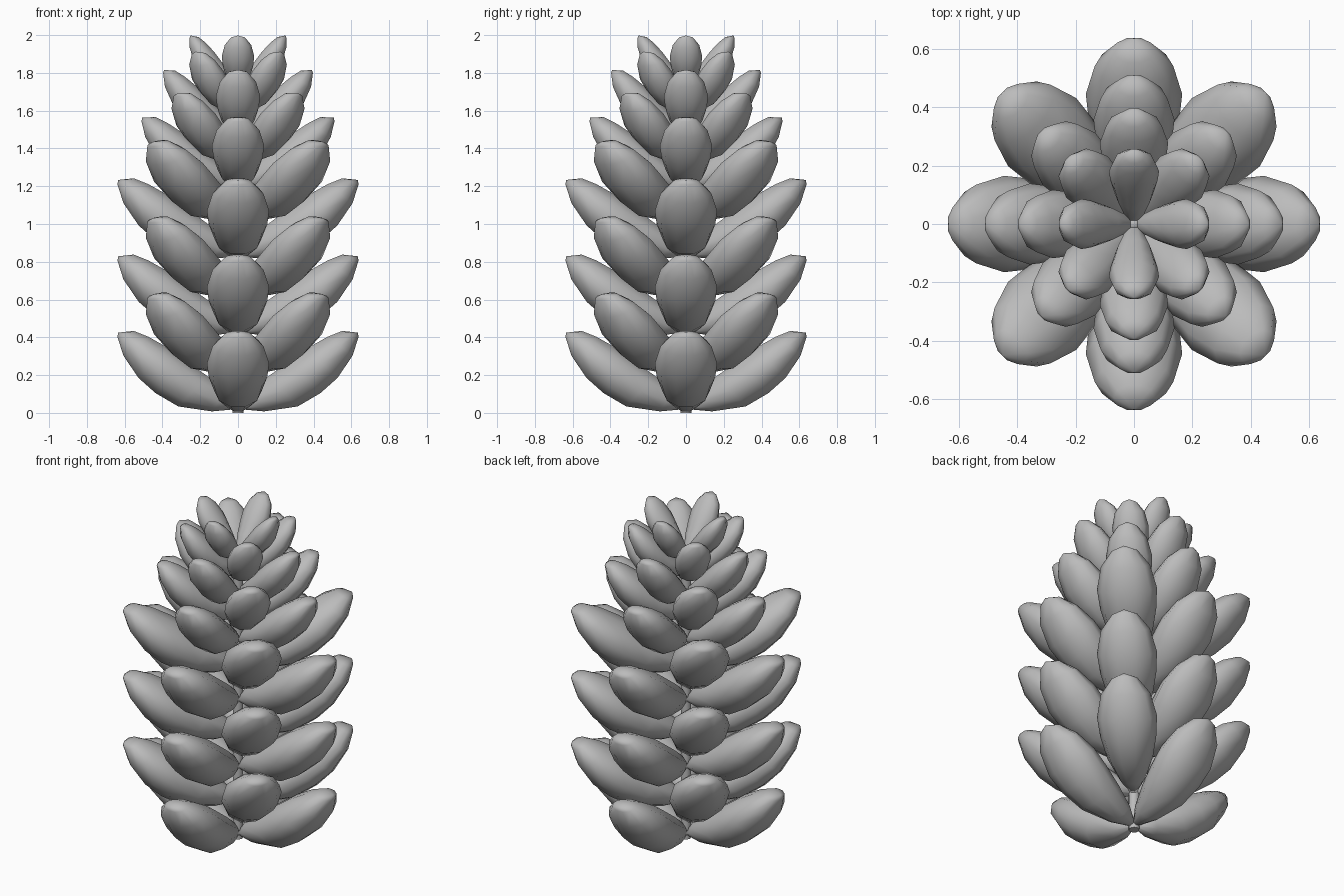
import bpy
import bmesh
import math

cube = bpy.data.objects.get("Cube")
if cube:
    bpy.data.objects.remove(cube)

grey = bpy.data.materials.new("plain grey")
grey.use_nodes = True
GREY = (0.5, 0.5, 0.5, 1)
grey.diffuse_color = GREY
grey.node_tree.nodes["Principled BSDF"].inputs["Base Color"].default_value = GREY

SIDES = 10
# Leaf stations: underside (r, z), upper side (r, z), half width
STATIONS = [
    ((0.00, 0.02), (0.00, 0.035), 0.01),
    ((0.14, 0.005), (0.06, 0.12), 0.07),
    ((0.32, 0.03), (0.16, 0.20), 0.125),
    ((0.44, 0.10), (0.27, 0.28), 0.155),
    ((0.53, 0.18), (0.36, 0.345), 0.165),
    ((0.61, 0.30), (0.47, 0.405), 0.135),
    ((0.64, 0.40), (0.55, 0.435), 0.07),
]
TIP = (0.635, 0.425)


def leaf_mesh():
    """Loft elliptical rings along the leaf and close both ends."""
    bm = bmesh.new()
    rings = []
    for low, high, width in STATIONS:
        ring = []
        for i in range(SIDES):
            a = math.tau * i / SIDES
            t = (1 + math.sin(a)) / 2
            ring.append(bm.verts.new((low[0] + (high[0] - low[0]) * t,
                                      width * math.cos(a),
                                      low[1] + (high[1] - low[1]) * t)))
        rings.append(ring)
    tip = bm.verts.new((TIP[0], 0, TIP[1]))
    for i in range(SIDES):
        j = (i + 1) % SIDES
        for a, b in zip(rings, rings[1:]):
            bm.faces.new((a[i], a[j], b[j], b[i]))
        bm.faces.new((rings[-1][i], rings[-1][j], tip))
    bm.faces.new(rings[0])
    bmesh.ops.recalc_face_normals(bm, faces=bm.faces)
    for f in bm.faces:
        f.smooth = True
    mesh = bpy.data.meshes.new("leaf")
    bm.to_mesh(mesh)
    bm.free()
    mesh.materials.append(grey)
    return mesh


# Whorls of four leaves: base height, size, extra upward pitch in degrees
whorls = [(0.202 * k, 1, 0) for k in range(6)]
whorls += [(1.17, 0.84, 4), (1.31, 0.77, 7), (1.44, 0.71, 10),
           (1.57, 0.61, 13.5), (1.69, 0.52, 17)]

leaf = leaf_mesh()
for k, (z, size, pitch) in enumerate(whorls):
    for q in range(4):
        ob = bpy.data.objects.new(f"leaf_{k + 1}_{q + 1}", leaf)
        ob.location = (0, 0, z)
        ob.scale = (size,) * 3
        turn = q * 90 + (k % 2) * 45
        ob.rotation_euler = (0, -math.radians(pitch), math.radians(turn))
        bpy.context.collection.objects.link(ob)

# Slim stem up the middle with a rounded top
STEM_TOP = 1.73
bpy.ops.mesh.primitive_cylinder_add(vertices=10, radius=0.03, depth=STEM_TOP,
                                    location=(0, 0, STEM_TOP / 2))
stem = bpy.context.object
stem.name = "stem"
bpy.ops.mesh.primitive_uv_sphere_add(segments=10, ring_count=6, radius=0.03,
                                     location=(0, 0, STEM_TOP))
bud = bpy.context.object
bud.name = "stem_tip"
for ob in (stem, bud):
    ob.data.materials.append(grey)
    bpy.ops.object.select_all(action="DESELECT")
    ob.select_set(True)
    bpy.context.view_layer.objects.active = ob
    bpy.ops.object.shade_smooth_by_angle(angle=math.radians(50))
